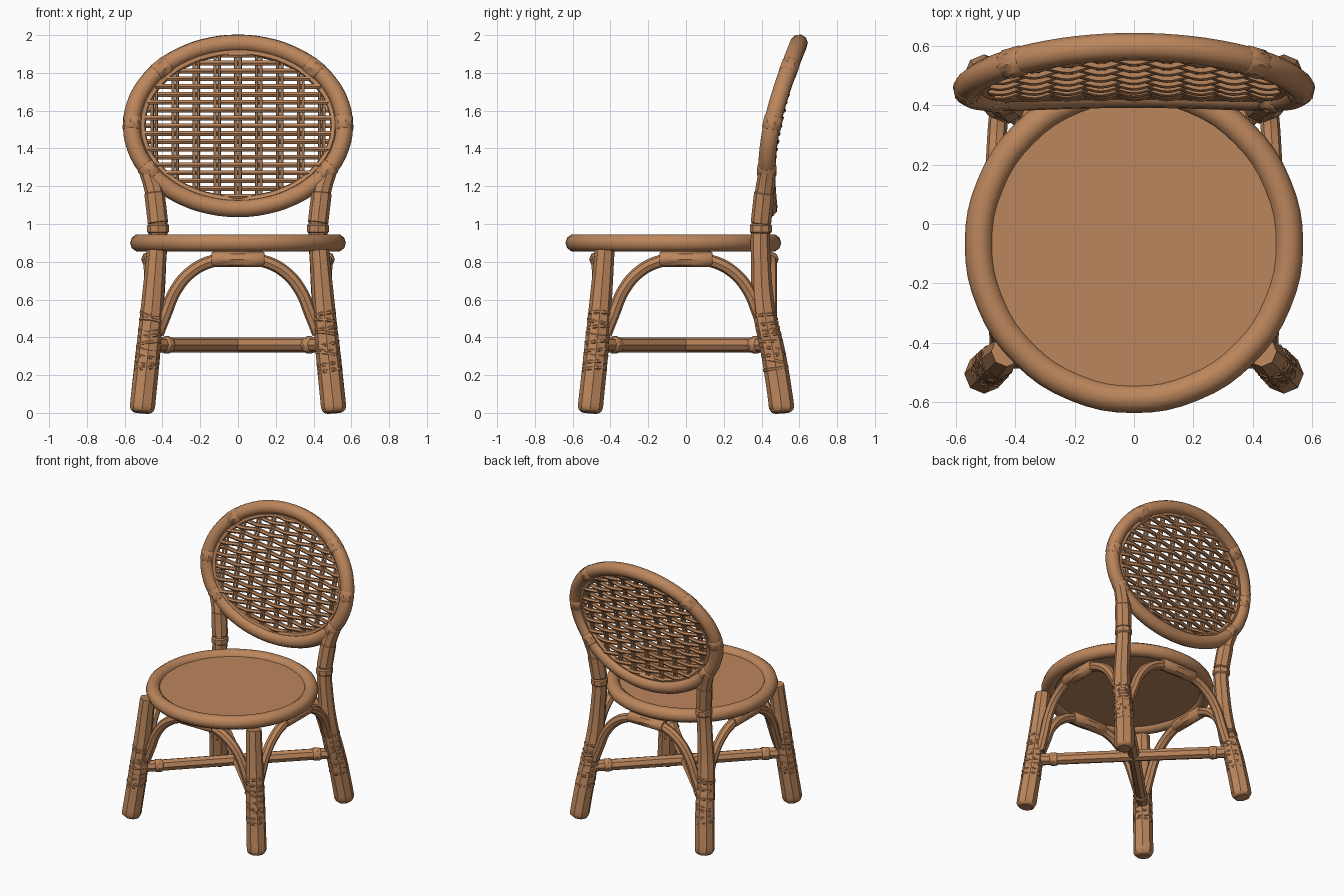
import bpy, math, random
from mathutils import Vector

random.seed(4)
cube = bpy.data.objects.get("Cube")
if cube:
    bpy.data.objects.remove(cube, do_unlink=True)

CANE = (0.50, 0.238, 0.107, 1)
cane = bpy.data.materials.new("warm cane brown")
cane.use_nodes = True
cane.diffuse_color = CANE
cane.node_tree.nodes["Principled BSDF"].inputs["Base Color"].default_value = CANE


def finish(obj):
    obj.data.materials.append(cane)
    bpy.ops.object.select_all(action='DESELECT')
    obj.select_set(True)
    bpy.context.view_layer.objects.active = obj
    if obj.type == 'CURVE':
        bpy.ops.object.convert(target='MESH')
    bpy.ops.object.shade_smooth_by_angle(angle=math.radians(40))


def tubes(name, paths, radius, closed=False, round_ness=2, steps=5):
    """Sweep smooth round canes; radius is one number or one per point."""
    curve = bpy.data.curves.new(name, 'CURVE')
    curve.dimensions = '3D'
    curve.bevel_depth = 1
    curve.bevel_resolution = round_ness
    curve.resolution_u = steps
    curve.use_fill_caps = True
    for path in paths:
        spline = curve.splines.new('BEZIER')
        spline.bezier_points.add(len(path) - 1)
        spline.use_cyclic_u = closed
        for i, p in enumerate(path):
            b = spline.bezier_points[i]
            b.co = p
            b.handle_left_type = b.handle_right_type = 'AUTO'
            b.radius = radius[i] if isinstance(radius, (list, tuple)) else radius
    obj = bpy.data.objects.new(name, curve)
    bpy.context.collection.objects.link(obj)
    finish(obj)


def sleeve(name, a, b, r):
    """Wrapped binding with softened ends."""
    a, b = Vector(a), Vector(b)
    d = (b - a).normalized() * 0.008
    tubes(name, [[a, a + d, b - d, b]], [r * .86, r, r, r * .86], steps=2)


def lerp_profile(table, t):
    for (t0, v0), (t1, v1) in zip(table, table[1:]):
        if t <= t1:
            k = max(0, (t - t0) / (t1 - t0))
            return v0 + (v1 - v0) * k
    return table[-1][1]


# Backrest surface: leans back toward the top and bows at the middle
LEAN = [(1.0, .405), (1.2, .412), (1.35, .425), (1.5, .45), (1.65, .485), (1.8, .525), (2.0, .58)]
MID = 1.52


def back_point(x, z, off=0):
    return Vector((x, lerp_profile(LEAN, z) + .03 * (1 - (x / .56) ** 2) + off, z))


def hoop_point(deg, a=.562, b=.437):
    t = math.radians(deg)
    return back_point(a * math.cos(t), MID + b * math.sin(t))


# Seat: round rim and sunken panel
SEAT_Y = -.067
rim = [(.523 * math.cos(t), SEAT_Y + .523 * math.sin(t), .9)
       for t in [math.tau * i / 16 for i in range(16)]]
tubes("seat_rim", [rim], .048, closed=True, round_ness=3, steps=4)
bpy.ops.mesh.primitive_cylinder_add(vertices=48, radius=.51, depth=.03, location=(0, SEAT_Y, .9))
bpy.context.object.name = "seat_panel"
finish(bpy.context.object)

# Legs: the rear pair carries on up into the back hoop
FRONT = [(.508, 0), (.507, .012), (.506, .03), (.478, .3), (.455, .55), (.43, .86)]
REAR = [(.508, .508, 0), (.507, .507, .012), (.506, .506, .03), (.479, .465, .3), (.453, .412, .55),
        (.432, .396, .8), (.423, .396, 1.0), (.443, .415, 1.17), (.485, .434, 1.3)]
LEG_R = [.045, .06, .067, .065, .06, .052]
for side, s in (("left", 1), ("right", -1)):
    front = [Vector((s * d, -d, z)) for d, z in FRONT]
    rear = [Vector((s * x, y, z)) for x, y, z in REAR]
    tubes("front_leg_" + side, [front], LEG_R)
    tubes("rear_leg_" + side, [rear], LEG_R + [.05, .05, .045])
    # Split cane bindings wound round each leg
    for part, leg in (("front", front), ("rear", rear)):
        for i in range(9):
            z = .23 + .036 * i + random.uniform(-.008, .008)
            k = (z - .3) / .25
            c = leg[3].lerp(leg[4], k) if k > 0 else leg[3].lerp(leg[2], -k * .9)
            tilt = Vector((random.uniform(-.003, .003), random.uniform(-.003, .003), .013))
            sleeve(f"{part}_leg_binding_{side}_{i}", c - tilt, c + tilt, .068 - .015 * (z - .23))
    # Sleeves where the rear posts meet the seat and the hoop
    sleeve("post_sleeve_" + side, rear[6] - Vector((0, 0, .05)), rear[6], .058)
    sleeve("post_wrap_" + side, rear[6], rear[7], .054)
    for n, deg in enumerate((-33, 2, 44)):
        flip = deg if s > 0 else 180 - deg
        sleeve(f"hoop_wrap_{side}_{n}", hoop_point(flip - 5), hoop_point(flip + 5), .051)

# Four arches under the seat, one per side, with a wrap at each crown
ARCH = [(.425, .455, .42), (.385, .455, .52), (.33, .46, .65), (.25, .465, .745),
        (.14, .47, .802), (0, .473, .815)]
half = [Vector((x, -y, z)) for x, y, z in ARCH]
arch = half + [Vector((-p.x, p.y, p.z)) for p in reversed(half[:-1])]
for name, turn in (("front", 0), ("left", 90), ("back", 180), ("right", 270)):
    c, s = round(math.cos(math.radians(turn))), round(math.sin(math.radians(turn)))

    def spin(p):
        x, y = p[0] * c - p[1] * s, p[0] * s + p[1] * c
        return Vector((x, min(y, .45), p[2]))
    tubes("arch_" + name, [[spin(p) for p in arch]], .033)
    sleeve("arch_wrap_" + name, spin((-.14, -.472, .813)), spin((.14, -.472, .813)), .041)

# Crossed stretchers between opposite legs, with end collars
for name, s in (("a", 1), ("b", -1)):
    end = Vector((.46 * s, .45, .36))
    low = Vector((-.46 * s, -.46, .36))
    tubes("stretcher_" + name, [[low, (0, 0, .36), end]], .04, steps=2)
    for n, k in enumerate((.09, .91)):
        p, q = low.lerp(end, k - .02), low.lerp(end, k + .02)
        sleeve(f"stretcher_collar_{name}_{n}", p, q, .046)

# Back hoop and the thinner ring that holds the weave
tubes("back_hoop", [[hoop_point(d) for d in range(0, 360, 15)]], .047, closed=True, round_ness=3, steps=3)
tubes("weave_ring", [[hoop_point(d, .508, .39) for d in range(0, 360, 15)]], .02,
      closed=True, round_ness=1, steps=3)

# Woven panel: uprights in pairs, rows passing in front and behind
A, B, GAP = .515, .395, .111
uprights, rows = [], []
for i in range(-4, 5):
    for x in (i * GAP - .011, i * GAP + .011):
        h = B * math.sqrt(1 - (x / A) ** 2)
        uprights.append([back_point(x, MID + h * k / 6) for k in range(-6, 7)])
for j in range(-9, 10):
    z = MID + j * .0415
    w = A * math.sqrt(1 - ((z - MID) / B) ** 2)
    xs = [-w] + [i * GAP / 2 for i in range(-9, 10) if abs(i * GAP / 2) < w - .01] + [w]
    rows.append([back_point(x, z, .012 * (-1) ** j * math.cos(math.pi * x / GAP)) for x in xs])
tubes("weave_uprights", uprights, .009, round_ness=1, steps=2)
tubes("weave_rows", rows, .0145, round_ness=1, steps=3)
